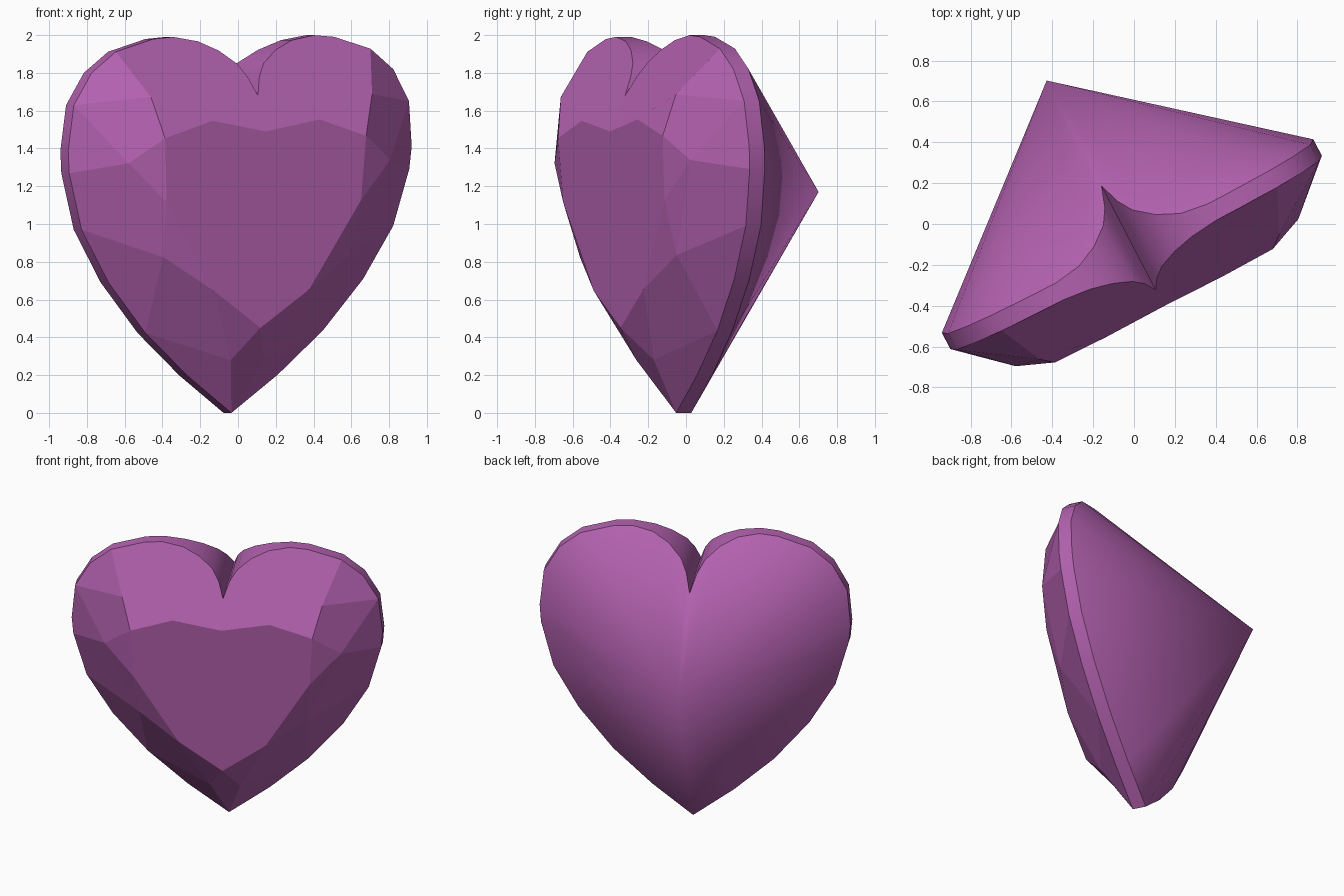
import bpy, bmesh, math
from mathutils import Vector

if "Cube" in bpy.data.objects:
    bpy.data.objects.remove(bpy.data.objects["Cube"])

TURN = math.radians(27.5)
SHIFT = -0.055

# Half heart outline (across, height), from the top cleft round to the bottom tip
OUTLINE = [(0, 1.68), (.035, 1.78), (.08, 1.85), (.17, 1.92), (.28, 1.97), (.42, 1.995),
           (.54, 1.985), (.76, 1.92), (.9, 1.81), (1.0, 1.64), (1.025, 1.4), (1.015, 1.28),
           (.93, .98), (.76, .70), (.53, .43), (.27, .20), (0, 0)]
# Flat table corners, and the crown corners between table and girdle (across, height, forward)
TABLE = [(u, v, .335 + .06 * v) for u, v in
         [(0, 1.49), (.32, 1.55), (.60, 1.46), (.58, 1.12), (.285, .65), (0, .45)]]
A, B, C, D = (.66, 1.68, .375), (.78, 1.33, .35), (.555, .83, .315), (.10, .28, .215)
APEX = (0, 1.17, -.82)


def front_depth(i, v):
    return .335 - (v - 1.68) * .52 if i <= 4 else .03 + .07 * v


def back_depth(i, v):
    return .09 - (2 - v) * 1.03 if i <= 4 else -.06 + .07 * v


F = [(u, v, front_depth(i, v)) for i, (u, v) in enumerate(OUTLINE)]
K = [(u, v, back_depth(i, v)) for i, (u, v) in enumerate(OUTLINE)]
T = TABLE

# Crown facets on one side
crown = [F[:8] + [A, T[2], T[1], T[0]],
         [F[7], F[8], F[9], A], [A, F[9], B, T[2]],
         [B, F[9], F[10], F[11]], [B, T[3], T[2]],
         [B, F[11], F[12], C], [B, C, T[3]], [C, T[4], T[3]],
         [C, F[12], F[13], F[14]], [C, F[14], D, T[4]],
         [D, F[14], F[15], F[16]], [D, T[5], T[4]]]
# Girdle wall and pointed back on one side
wall = [[F[i], F[i + 1], K[i + 1], K[i]] for i in range(16)]
back = [[K[i], K[i + 1], APEX] for i in range(16)]

bm = bmesh.new()
kind = bm.faces.layers.int.new("kind")
points = {}


def vert(u, v, n):
    key = (round(u, 4), round(v, 4), round(n, 4))
    if key not in points:
        w, c, s = u + SHIFT, math.cos(TURN), math.sin(TURN)
        points[key] = bm.verts.new(Vector((w * c + n * s, w * s - n * c, v + .011 * u)))
    return points[key]


def face(pts, k, side=1):
    f = bm.faces.new([vert(side * u, v, n) for u, v, n in pts])
    f[kind] = k
    f.smooth = k > 0


for side in (1, -1):
    for k, group in enumerate((crown, wall, back)):
        for pts in group:
            face(pts, k, side)

# Table and the small kite at the bottom tip
mirror = lambda p: (-p[0], p[1], p[2])
face(T + [mirror(p) for p in T[4:0:-1]], 0)
face([D, F[16], mirror(D), T[5]], 0)

# Sharp girdle lines and sharp cleft, smooth elsewhere
bmesh.ops.recalc_face_normals(bm, faces=bm.faces)
for e in bm.edges:
    ks = {f[kind] for f in e.link_faces}
    if len(ks) > 1 or ks == {0} or (ks == {1} and e.calc_face_angle(0) > math.radians(40)):
        e.smooth = False

mesh = bpy.data.meshes.new("heart_gem")
bm.to_mesh(mesh)
bm.free()
gem = bpy.data.objects.new("heart_gem", mesh)
bpy.context.collection.objects.link(gem)
mat = bpy.data.materials.new("purple")
mat.diffuse_color = (.45, .12, .43, 1)
mat.use_nodes = True
mat.node_tree.nodes["Principled BSDF"].inputs["Base Color"].default_value = mat.diffuse_color
mesh.materials.append(mat)
